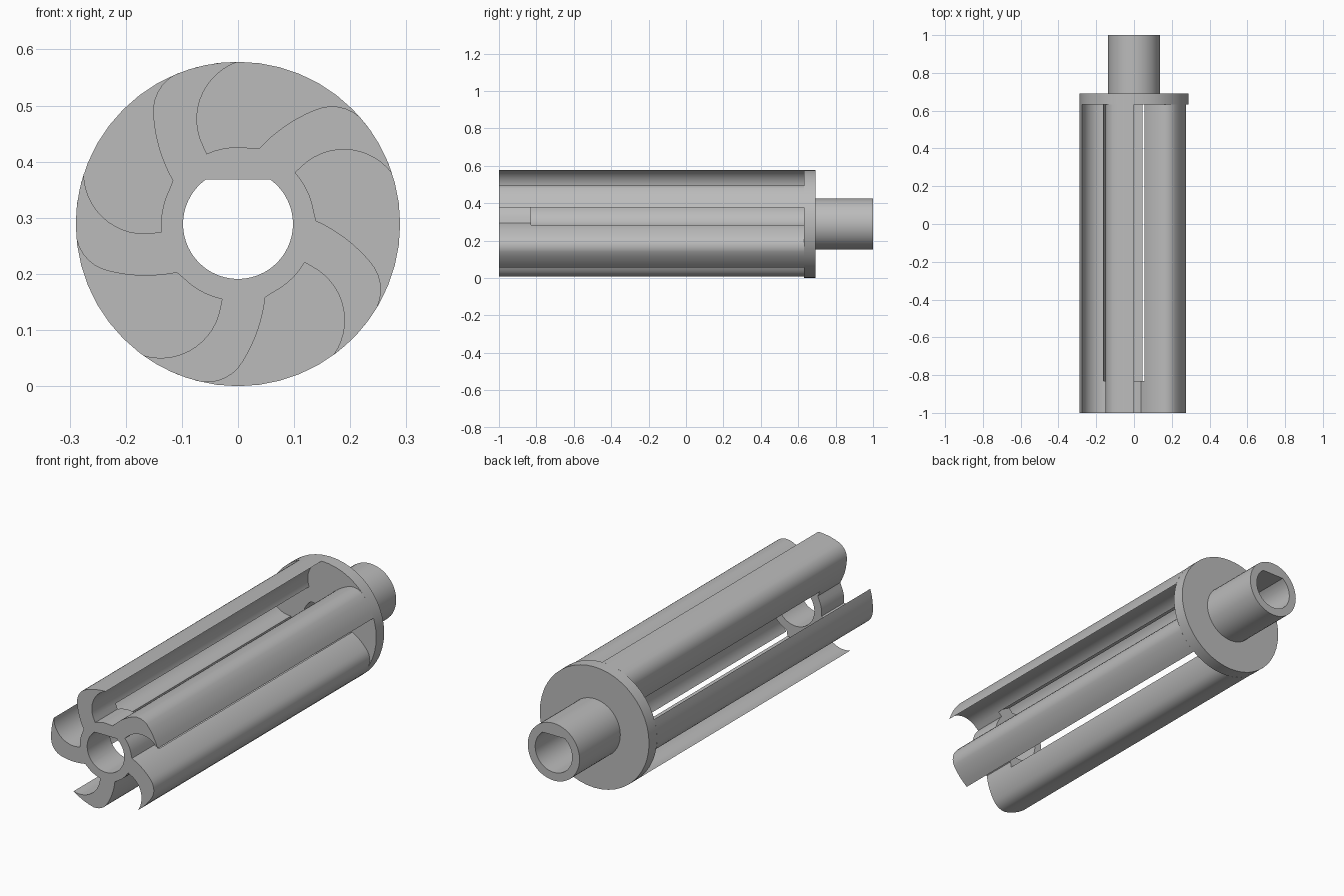
import bpy, bmesh, math
from mathutils import Vector

if "Cube" in bpy.data.objects:
    bpy.data.objects.remove(bpy.data.objects["Cube"])

R_OUT, R_HUB, R_BORE, R_CHAMBER, AXIS_Z = 0.289, 0.137, 0.098, 0.163, 0.289
FLAT = 0.079
BLADES = 5

metal = bpy.data.materials.new("plain grey")
metal.use_nodes = True
grey = (0.5, 0.5, 0.5, 1)
metal.diffuse_color = grey
metal.node_tree.nodes["Principled BSDF"].inputs["Base Color"].default_value = grey


def polar(r, deg):
    a = math.radians(deg)
    return Vector((r * math.cos(a), r * math.sin(a)))


def arc(r, start, end, n):
    return [polar(r, start + (end - start) * i / n) for i in range(n + 1)]


def arc3(a, b, c, n):
    """Points on the circular arc from a through b to c."""
    a, b, c = Vector(a), Vector(b), Vector(c)
    u, v = b - a, c - a
    d = 2 * (u.x * v.y - u.y * v.x)
    uu, vv = u.length_squared, v.length_squared
    mid = a + Vector((v.y * uu - u.y * vv, u.x * vv - v.x * uu)) / d
    ang = lambda p: math.atan2(p.y - mid.y, p.x - mid.x)
    ccw = d > 0
    sweep = (ang(c) - ang(a)) % math.tau
    if not ccw:
        sweep -= math.tau
    r, s = (a - mid).length, ang(a)
    return [mid + Vector((math.cos(s + sweep * i / n), math.sin(s + sweep * i / n))) * r
            for i in range(n + 1)]


def spin(p, deg):
    a = math.radians(deg)
    return Vector((p.x * math.cos(a) - p.y * math.sin(a), p.x * math.sin(a) + p.y * math.cos(a)))


def prism(name, sections):
    """Loft equal-length outlines, each given with its y position."""
    bm = bmesh.new()
    rings = [[bm.verts.new((p.x, y, p.y + AXIS_Z)) for p in pts] for y, pts in sections]
    for lo, hi in zip(rings, rings[1:]):
        for i in range(len(lo)):
            j = (i + 1) % len(lo)
            bm.faces.new((lo[i], lo[j], hi[j], hi[i]))
    bm.faces.new(rings[0])
    bm.faces.new(rings[-1])
    bmesh.ops.recalc_face_normals(bm, faces=bm.faces)
    mesh = bpy.data.meshes.new(name)
    bm.to_mesh(mesh)
    bm.free()
    mesh.materials.append(metal)
    ob = bpy.data.objects.new(name, mesh)
    bpy.context.collection.objects.link(ob)
    return ob


def activate(ob):
    bpy.ops.object.select_all(action='DESELECT')
    ob.select_set(True)
    bpy.context.view_layer.objects.active = ob


def cut(ob, cutter):
    mod = ob.modifiers.new("cut", 'BOOLEAN')
    mod.operation, mod.solver, mod.object = 'DIFFERENCE', 'EXACT', cutter
    activate(ob)
    bpy.ops.object.modifier_apply(modifier=mod.name)


# Outline of one curved blade: back edge out, rounded tip, front edge in, hub arc
back = arc3((-0.116, 0.077), (-0.140, 0.133), (-0.151, 0.193), 8)
tip = arc3((-0.151, 0.193), (-0.141, 0.239), (-0.114, 0.2655), 6)[1:]
outer = arc(R_OUT, 113.2, 90, 4)[1:]
front = arc3((0, 0.289), (-0.073, 0.195), (-0.055, 0.127), 14)[1:-1]
hub = arc(R_HUB, 114, 74.5, 6)
sector = back + tip + outer + front + hub
outline = [spin(p, -360 / BLADES * k) for k in range(BLADES) for p in sector[:-1]]

# Bladed rotor, with the hub kept only as a short collar at the front
rotor = prism("bladed_rotor", [(-1, outline), (0.632, outline)])
circle = lambda r, n=48: arc(r, 0, 360, n)[:-1]
chamber = prism("chamber_cutter", [(-0.83, circle(R_CHAMBER)), (0.7, circle(R_CHAMBER))])

# End flange and hollow drive shaft
disc, tube = circle(R_OUT), circle(R_HUB)
shaft = prism("flange_and_shaft", [(0.632, disc), (0.692, disc), (0.692, tube), (1, tube)])

# D-shaped bore through collar, flange and shaft
half = math.degrees(math.acos(FLAT / R_BORE))
d_shape = arc(R_BORE, 90 + half, 450 - half, 40)
bore = prism("bore_cutter", [(-1.1, d_shape), (1.1, d_shape)])

cut(rotor, chamber)
for part in (rotor, shaft):
    cut(part, bore)
    activate(part)
    bpy.ops.object.shade_smooth_by_angle(angle=math.radians(30))

for helper in (chamber, bore):
    bpy.data.objects.remove(helper)
